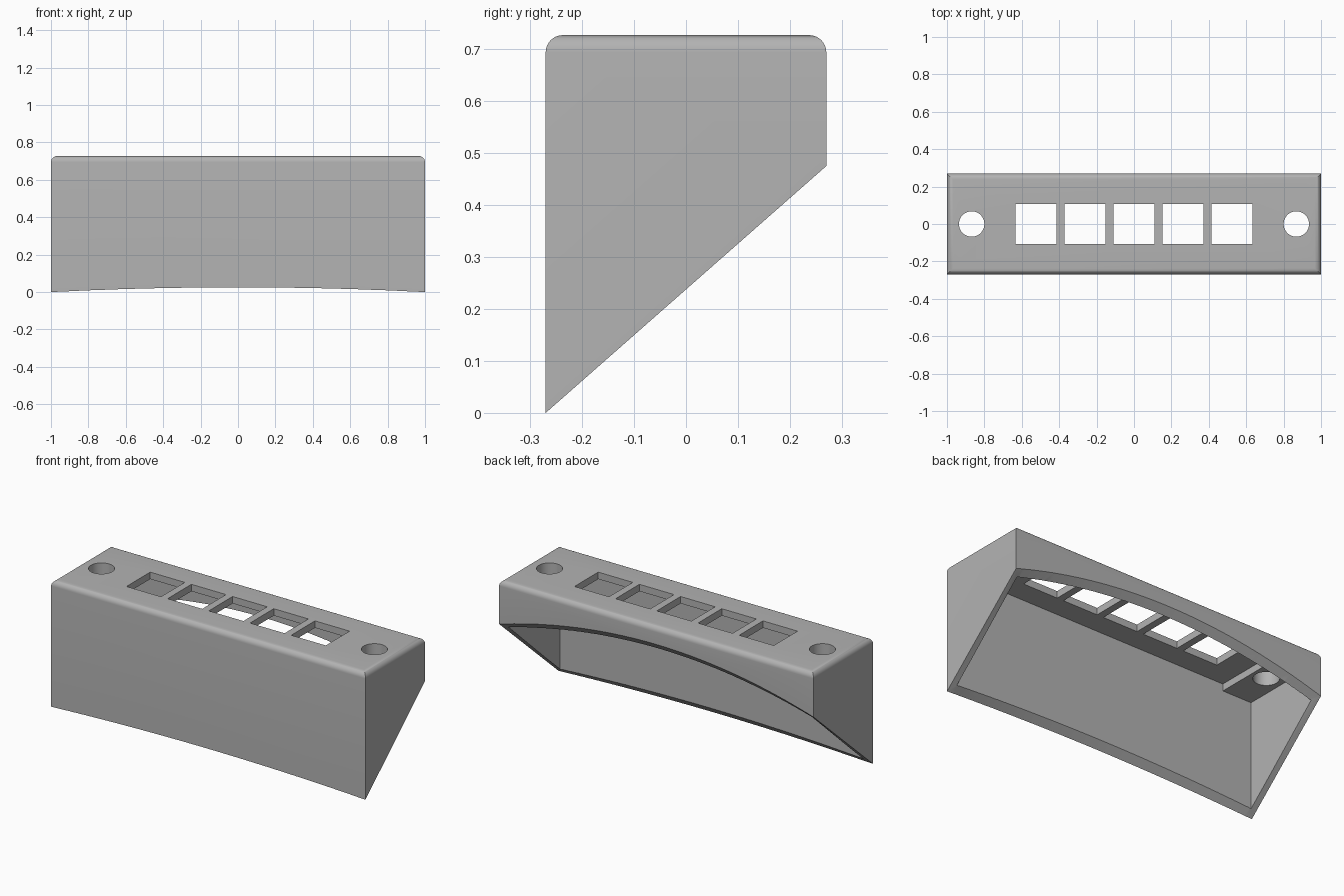
import bpy
import bmesh
from mathutils import Matrix, Vector

HALF_X, HALF_Y, TOP = 1.0, 0.27, 0.727
WALL, PLATE, PAD = 0.035, 0.04, 0.04
BACK_Z = 0.475

default = bpy.data.objects.get("Cube")
if default:
    bpy.data.objects.remove(default, do_unlink=True)

grey = bpy.data.materials.new("plain grey")
grey.use_nodes = True
COLOUR = (0.45, 0.45, 0.45, 1)
grey.diffuse_color = COLOUR
grey.node_tree.nodes["Principled BSDF"].inputs["Base Color"].default_value = COLOUR


def finish(bm, name):
    bmesh.ops.recalc_face_normals(bm, faces=bm.faces)
    mesh = bpy.data.meshes.new(name)
    bm.to_mesh(mesh)
    bm.free()
    mesh.materials.append(grey)
    obj = bpy.data.objects.new(name, mesh)
    bpy.context.collection.objects.link(obj)
    return obj


def box_bm(low, high):
    bm = bmesh.new()
    low, high = Vector(low), Vector(high)
    place = Matrix.Translation((low + high) / 2) @ Matrix.Diagonal((*(high - low), 1))
    bmesh.ops.create_cube(bm, size=1, matrix=place)
    return bm


def box(name, low, high):
    return finish(box_bm(low, high), name)


def cylinder(name, x, radius):
    bm = bmesh.new()
    bmesh.ops.create_cone(bm, cap_ends=True, segments=48, radius1=radius, radius2=radius,
                          depth=0.4, matrix=Matrix.Translation((x, 0, TOP)))
    return finish(bm, name)


def underside_z(x, y):
    # Sloped cut whose arch grows from the front wall to the back wall
    t = (y + HALF_Y) / (2 * HALF_Y)
    return BACK_Z * t + (0.025 + 0.125 * t) * (1 - x * x)


def underside_cutter():
    bm = bmesh.new()
    rings = []
    steps = 44
    for i in range(steps + 1):
        x = -1.1 + 2.2 * i / steps
        rings.append([bm.verts.new((x, y, z)) for y, z in (
            (-0.3, -1), (0.3, -1), (0.3, underside_z(x, 0.3)), (-0.3, underside_z(x, -0.3)))])
    for a, b in zip(rings, rings[1:]):
        for k in range(4):
            n = (k + 1) % 4
            bm.faces.new((a[k], a[n], b[n], b[k]))
    bm.faces.new(rings[0])
    bm.faces.new(rings[-1])
    bmesh.ops.triangulate(bm, faces=bm.faces)
    return finish(bm, "underside_cutter")


# Outer block with rounded top edges
bm = box_bm((-HALF_X, -HALF_Y, -0.1), (HALF_X, HALF_Y, TOP))
rim = [e for e in bm.edges if all(v.co.z > 0.5 for v in e.verts)]
bmesh.ops.bevel(bm, geom=rim, offset=0.033, segments=8, profile=0.5, affect='EDGES')
housing = finish(bm, "switch_housing")

# Hollow interior, with thicker pads left at both ends of the top plate
inner_x, inner_y = HALF_X - WALL, HALF_Y - WALL
cutters = [
    box("cavity_cutter", (-inner_x, -inner_y, -0.5), (inner_x, inner_y, TOP - PLATE - PAD)),
    box("recess_cutter", (-0.78, -inner_y, 0.3), (0.78, inner_y, TOP - PLATE)),
    underside_cutter(),
]

# Five square openings and two round end holes
for i in range(-2, 3):
    x = i * 0.262
    cutters.append(box("square_cutter", (x - 0.11, -0.108, 0.6), (x + 0.11, 0.108, 0.9)))
for side in (-1, 1):
    cutters.append(cylinder("round_cutter", side * 0.868, 0.068))

bpy.context.view_layer.objects.active = housing
for cutter in cutters:
    cut = housing.modifiers.new("cut", 'BOOLEAN')
    cut.operation = 'DIFFERENCE'
    cut.solver = 'EXACT'
    cut.object = cutter
    bpy.ops.object.modifier_apply(modifier=cut.name)
    bpy.data.objects.remove(cutter, do_unlink=True)

# Soft shading on rounded edges only
bpy.ops.object.select_all(action='DESELECT')
housing.select_set(True)
bpy.ops.object.shade_smooth_by_angle(angle=0.5)
